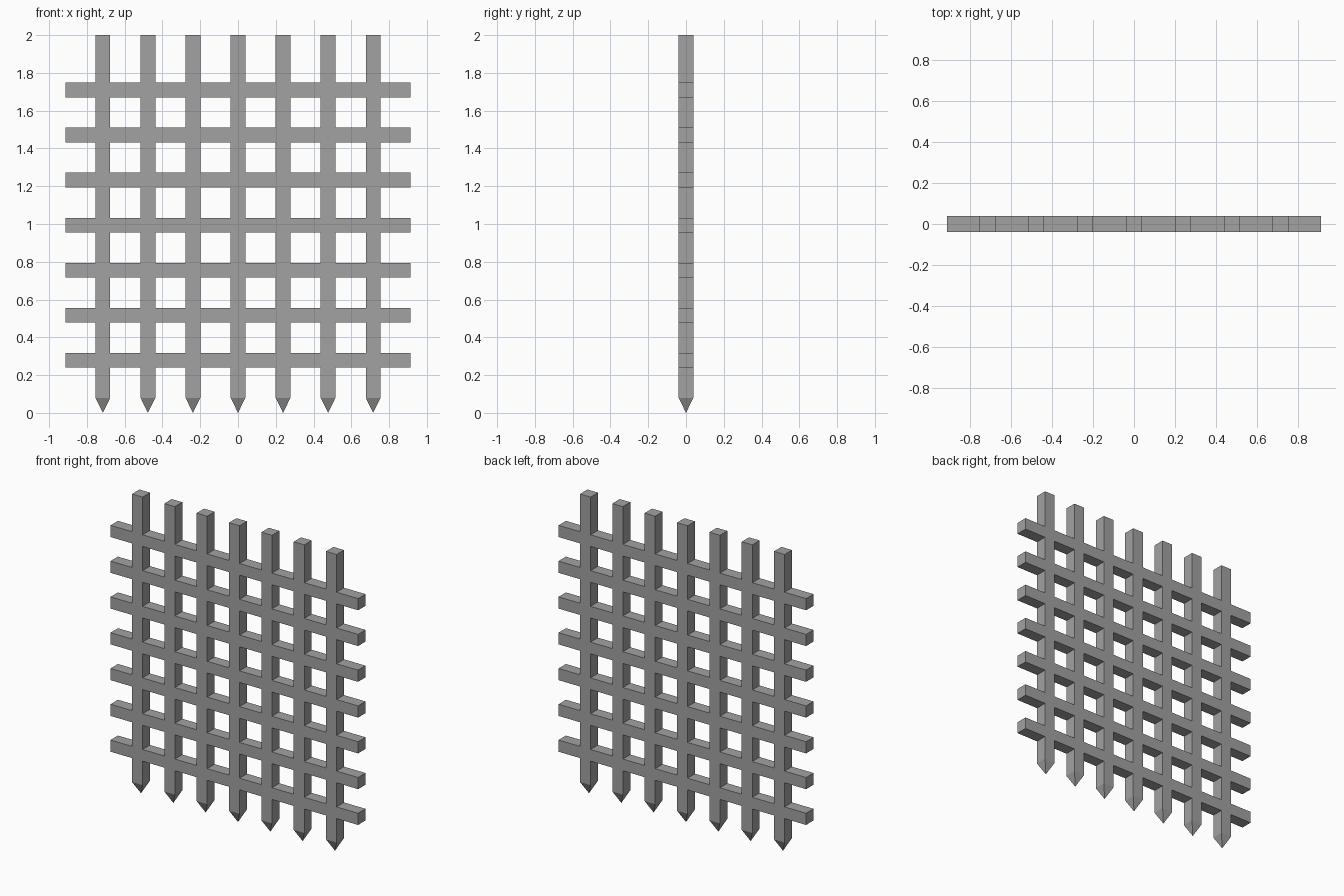
import bpy, bmesh, math
from mathutils import Matrix, Vector

if "Cube" in bpy.data.objects:
    bpy.data.objects.remove(bpy.data.objects["Cube"])

PITCH, HALF = 0.2385, 0.039      # bar spacing, half thickness
MID_Z, SPIKE = 0.994, 0.08       # middle cross bar height, spike height
REACH = 0.913                    # half length of cross bars
STEPS = [(i - 3) * PITCH for i in range(7)]

iron = bpy.data.materials.new("dark_iron")
iron.diffuse_color = (0.36, 0.36, 0.36, 1)
iron.use_nodes = True
iron.node_tree.nodes["Principled BSDF"].inputs["Base Color"].default_value = iron.diffuse_color


def add_object(name, bm):
    mesh = bpy.data.meshes.new(name)
    bm.to_mesh(mesh)
    bm.free()
    mesh.materials.append(iron)
    obj = bpy.data.objects.new(name, mesh)
    bpy.context.collection.objects.link(obj)
    return obj


def breaks(start, end, centre):
    """Cut positions along one axis; odd intervals lie on a bar."""
    inner = [centre + s + d for s in STEPS for d in (-HALF, HALF)]
    return [start] + inner + [end]


# Flush lattice of upright and cross bars, drawn flat then extruded
xs = breaks(-REACH, REACH, 0)
zs = breaks(SPIKE, 2.0, MID_Z)
bm = bmesh.new()
for i in range(len(xs) - 1):
    for j in range(len(zs) - 1):
        if i % 2 or j % 2:
            corners = [(i, j), (i + 1, j), (i + 1, j + 1), (i, j + 1)]
            bm.faces.new([bm.verts.new((xs[a], -HALF, zs[b])) for a, b in corners])
bmesh.ops.remove_doubles(bm, verts=bm.verts, dist=1e-4)
new = bmesh.ops.extrude_face_region(bm, geom=bm.faces[:], use_keep_orig=True)["geom"]
bmesh.ops.translate(bm, vec=Vector((0, 2 * HALF, 0)),
                    verts=[g for g in new if isinstance(g, bmesh.types.BMVert)])
bmesh.ops.recalc_face_normals(bm, faces=bm.faces)
add_object("gate_lattice", bm)

# Pyramid spikes under each upright, open where they meet the bar
for n, x in enumerate(STEPS):
    bm = bmesh.new()
    turn = Matrix.Translation((x, 0, SPIKE / 2)) @ Matrix.Rotation(math.pi / 4, 4, "Z")
    bmesh.ops.create_cone(bm, cap_ends=True, segments=4, radius1=0,
                          radius2=HALF * math.sqrt(2), depth=SPIKE, matrix=turn)
    bmesh.ops.remove_doubles(bm, verts=bm.verts, dist=1e-4)
    bmesh.ops.recalc_face_normals(bm, faces=bm.faces)
    caps = [f for f in bm.faces if f.calc_center_median().z > SPIKE - 1e-4]
    bmesh.ops.delete(bm, geom=caps, context="FACES_ONLY")
    add_object(f"spike_{n + 1}", bm)
